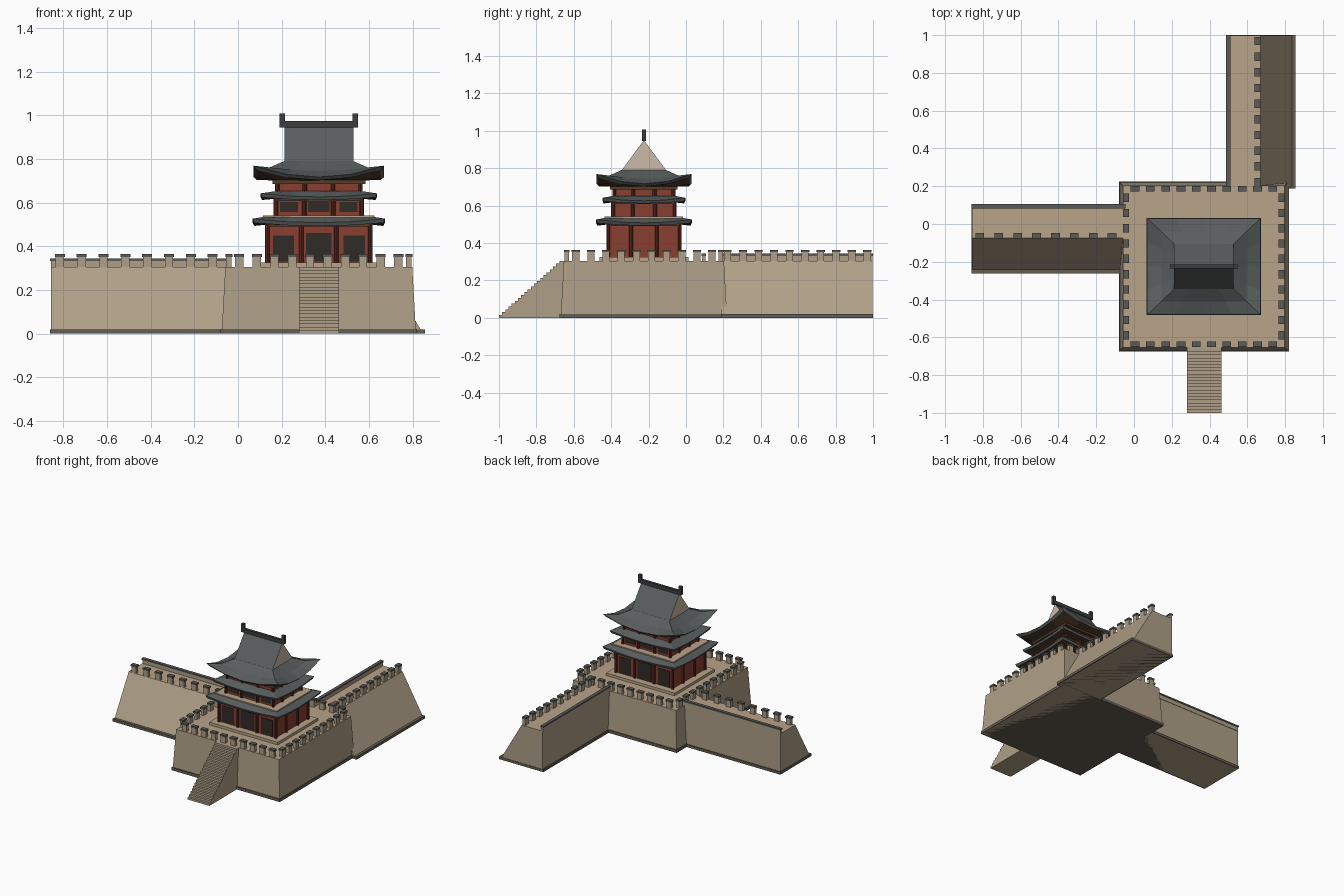
import bpy, bmesh
from mathutils import Vector

if "Cube" in bpy.data.objects:
    bpy.data.objects.remove(bpy.data.objects["Cube"])


def material(name, rgb):
    m = bpy.data.materials.new(name)
    m.diffuse_color = (*rgb, 1)
    m.use_nodes = True
    m.node_tree.nodes["Principled BSDF"].inputs["Base Color"].default_value = m.diffuse_color
    return m


BRICK = material("brick", (0.43, 0.35, 0.245))
PAVING = material("paving", (0.48, 0.37, 0.25))
PLASTER = material("plaster", (0.60, 0.50, 0.39))
TILE = material("roof_tile", (0.10, 0.11, 0.11))
RIDGE = material("ridge_tile", (0.045, 0.048, 0.05))
COPING = material("coping", (0.10, 0.10, 0.095))
PLINTH = material("plinth_stone", (0.13, 0.11, 0.085))
RED = material("red_wall", (0.25, 0.05, 0.03))
COLUMN = material("column_red", (0.11, 0.022, 0.014))
WOOD = material("dark_wood", (0.085, 0.045, 0.025))
LATTICE = material("lattice", (0.028, 0.024, 0.02))

CX, CY = 0.37, -0.225      # centre of the bastion and tower
DECK = 0.305               # wall-walk height


def finish(name, bm, *mats):
    bmesh.ops.recalc_face_normals(bm, faces=bm.faces)
    me = bpy.data.meshes.new(name)
    bm.to_mesh(me)
    bm.free()
    for m in mats:
        me.materials.append(m)
    ob = bpy.data.objects.new(name, me)
    bpy.context.collection.objects.link(ob)
    return ob


def boxes(name, items, mat):
    """One object out of (x0, x1, y0, y1, z0, z1) boxes."""
    bm = bmesh.new()
    for x0, x1, y0, y1, z0, z1 in items:
        vs = bmesh.ops.create_cube(bm, size=1)["verts"]
        for v in vs:
            v.co = Vector((x1 if v.co.x > 0 else x0, y1 if v.co.y > 0 else y0, z1 if v.co.z > 0 else z0))
    return finish(name, bm, mat)


def centred(a, b, z0, z1):
    return (CX - a, CX + a, CY - b, CY + b, z0, z1)


def prism(name, section, place, s0, s1, mats, pick=lambda f: 0):
    """Extrude a 2D section between s0 and s1; place maps (s, u, z) to a point."""
    bm = bmesh.new()
    a, b = [[bm.verts.new(place(s, u, z)) for u, z in section] for s in (s0, s1)]
    n = len(section)
    bm.faces.new(a)
    bm.faces.new(b)
    for i in range(n):
        bm.faces.new((a[i], a[(i + 1) % n], b[(i + 1) % n], b[i]))
    bmesh.ops.recalc_face_normals(bm, faces=bm.faces)
    for f in bm.faces:
        f.material_index = pick(f)
    return finish(name, bm, *mats)


def up_is_paving(f):
    return 1 if f.normal.z > 0.9 else 0


def merlons(name, spots):
    """spots: (x, y, along_x) for each merlon."""
    body, caps = [], []
    for x, y, along_x in spots:
        hx, hy = (0.019, 0.012) if along_x else (0.012, 0.019)
        body.append((x - hx, x + hx, y - hy, y + hy, DECK - 0.005, 0.351))
        caps.append((x - hx - .004, x + hx + .004, y - hy - .003, y + hy + .003, 0.351, 0.364))
    boxes(name + "_merlons", body, BRICK)
    boxes(name + "_merlon_caps", caps, COPING)


# Bastion: battered block on a dark plinth
bm = bmesh.new()
for v in bmesh.ops.create_cube(bm, size=2)["verts"]:
    h = 0.428 if v.co.z > 0 else 0.445
    v.co = Vector((CX + v.co.x * h, CY + v.co.y * h, DECK if v.co.z > 0 else 0.0))
bmesh.ops.recalc_face_normals(bm, faces=bm.faces)
for f in bm.faces:
    f.material_index = up_is_paving(f)
finish("bastion", bm, BRICK, PAVING)
boxes("bastion_plinth", [centred(0.45, 0.45, 0, 0.022)], PLINTH)
ring = []
for i in range(10):
    d = (i - 4.5) * 0.081
    for s in (-1, 1):
        ring += [(CX + d, CY + s * 0.412, True), (CX + s * 0.412, CY + d, False)]
merlons("bastion", ring)

# Curtain walls: vertical inside, sloping outside; u runs from inside to outside
wall = [(0, 0), (0, DECK), (0.175, DECK), (0.352, 0)]
prism("left_wall", wall, lambda s, u, z: (s, 0.10 - u, z), -0.857, -0.05, (BRICK, PAVING), up_is_paving)
prism("back_wall", wall, lambda s, u, z: (0.495 + u, s, z), 0.19, 0.998, (BRICK, PAVING), up_is_paving)
boxes("wall_plinths", [(-0.86, -0.05, -0.262, 0.107, 0, 0.02), (0.487, 0.856, 0.187, 1.0, 0, 0.02)], PLINTH)
boxes("inner_parapets", [(-0.857, -0.045, 0.086, 0.103, 0.3, 0.332), (0.492, 0.509, 0.19, 0.998, 0.3, 0.332)], BRICK)
boxes("parapet_coping", [(-0.86, -0.045, 0.083, 0.107, 0.332, 0.343), (0.487, 0.512, 0.19, 1.0, 0.332, 0.343)], COPING)
merlons("left_wall", [(-0.816 + 0.1 * i, -0.062, True) for i in range(8)])
merlons("back_wall", [(0.655, 0.222 + 0.083 * i, False) for i in range(10)])

# Stair up to the bastion
N = 20
steps = [(-0.64, 0), (-1.0, 0)]
for i in range(N):
    y = -1.0 + 0.34 * i / N
    steps += [(y, DECK * (i + 1) / N), (y + 0.34 / N, DECK * (i + 1) / N)]
steps.append((-0.64, DECK))
prism("stair", steps, lambda s, u, z: (s, u, z), 0.28, 0.462, (BRICK,))


# Tower storeys: walls, columns and lattice panels on front and back
def storey(name, a, b, z0, z1, panels=None):
    boxes(name + "_walls", [centred(a - 0.012, b - 0.012, z0, z1)], RED)
    xs = [k * (a - 0.009) for k in (-1, -0.34, 0.34, 1)]
    ys = [k * (b - 0.009) for k in (-1, -0.36, 0.36, 1)]
    spots = {(x, s * (b - 0.009)) for x in xs for s in (-1, 1)}
    spots |= {(s * (a - 0.009), y) for y in ys for s in (-1, 1)}
    bm = bmesh.new()
    for x, y in sorted(spots):
        vs = bmesh.ops.create_cone(bm, cap_ends=True, segments=8, radius1=0.01, radius2=0.01,
                                   depth=z1 - z0)["verts"]
        bmesh.ops.translate(bm, verts=vs, vec=(CX + x, CY + y, (z0 + z1) / 2))
    finish(name + "_columns", bm, COLUMN)
    boxes(name + "_beam", [centred(a - 0.002, b - 0.002, z1 - 0.014, z1)], WOOD)
    if panels:
        p0, p1 = panels
        items = []
        for k, w in ((-0.66, 0.2), (0, 0.235), (0.66, 0.2)):
            x, w = CX + k * a, w * a
            for s in (-1, 1):
                y = CY + s * (b - 0.012)
                items.append((x - w, x + w, y - 0.004, y + 0.004, p0, p1 + (0.01 if k == 0 else 0)))
        boxes(name + "_lattice_panels", items, LATTICE)


boxes("tower_podium", [centred(0.285, 0.238, 0.3, 0.325)], PAVING)
storey("lower_storey", 0.245, 0.20, 0.322, 0.505, (0.33, 0.45))
storey("middle_storey", 0.206, 0.174, 0.535, 0.622, (0.556, 0.602))
storey("upper_storey", 0.20, 0.167, 0.64, 0.70)
boxes("balcony_floor", [centred(0.256, 0.21, 0.53, 0.541)], PAVING)
boxes("upper_beam", [centred(0.213, 0.18, 0.686, 0.703)], WOOD)


# Eaves: rings (half x, half y, z, corner lift) bridged from underside to top
def eave(name, rings):
    bm = bmesh.new()
    loops = []
    ts = (-1, -0.5, 0, 0.5)
    for a, b, z, lift in rings:
        pts = [(t, -1, t) for t in ts] + [(1, t, t) for t in ts]
        pts += [(-t, 1, t) for t in ts] + [(-1, -t, t) for t in ts]
        loops.append([bm.verts.new((CX + a * x, CY + b * y, z + lift * t * t)) for x, y, t in pts])
    for j, (lo, hi) in enumerate(zip(loops, loops[1:])):
        for i in range(16):
            f = bm.faces.new((lo[i], lo[(i + 1) % 16], hi[(i + 1) % 16], hi[i]))
            f.material_index = 1 if j == 0 else 0
    bm.faces.new(loops[0]).material_index = 1
    bm.faces.new(loops[-1])
    finish(name, bm, TILE, WOOD)


eave("lower_eave", [(.235, .19, .500, 0), (.295, .25, .493, .014), (.303, .256, .508, .018), (.25, .205, .535, 0)])
eave("middle_eave", [(.195, .162, .618, 0), (.26, .215, .612, .012), (.267, .221, .626, .016), (.2, .167, .652, 0)])
eave("main_eave", [(.205, .172, .702, 0), (.283, .24, .703, .045), (.299, .254, .717, .052),
                   (.225, .185, .745, .016), (.158, .12, .79, 0)])

# Gabled upper roof, ridge and ridge-end ornaments
prism("gable_roof", [(-0.12, 0.788), (0.12, 0.788), (0, 0.95)], lambda s, u, z: (CX + s, CY + u, z),
      -0.158, 0.158, (TILE, PLASTER), lambda f: 1 if abs(f.normal.x) > 0.9 else 0)
boxes("ridge", [centred(0.175, 0.01, 0.945, 0.973)], RIDGE)
boxes("ridge_ends", [(CX + s * 0.167 - 0.012, CX + s * 0.167 + 0.012, CY - 0.01, CY + 0.01, 0.945, 1.008)
                     for s in (-1, 1)], RIDGE)
